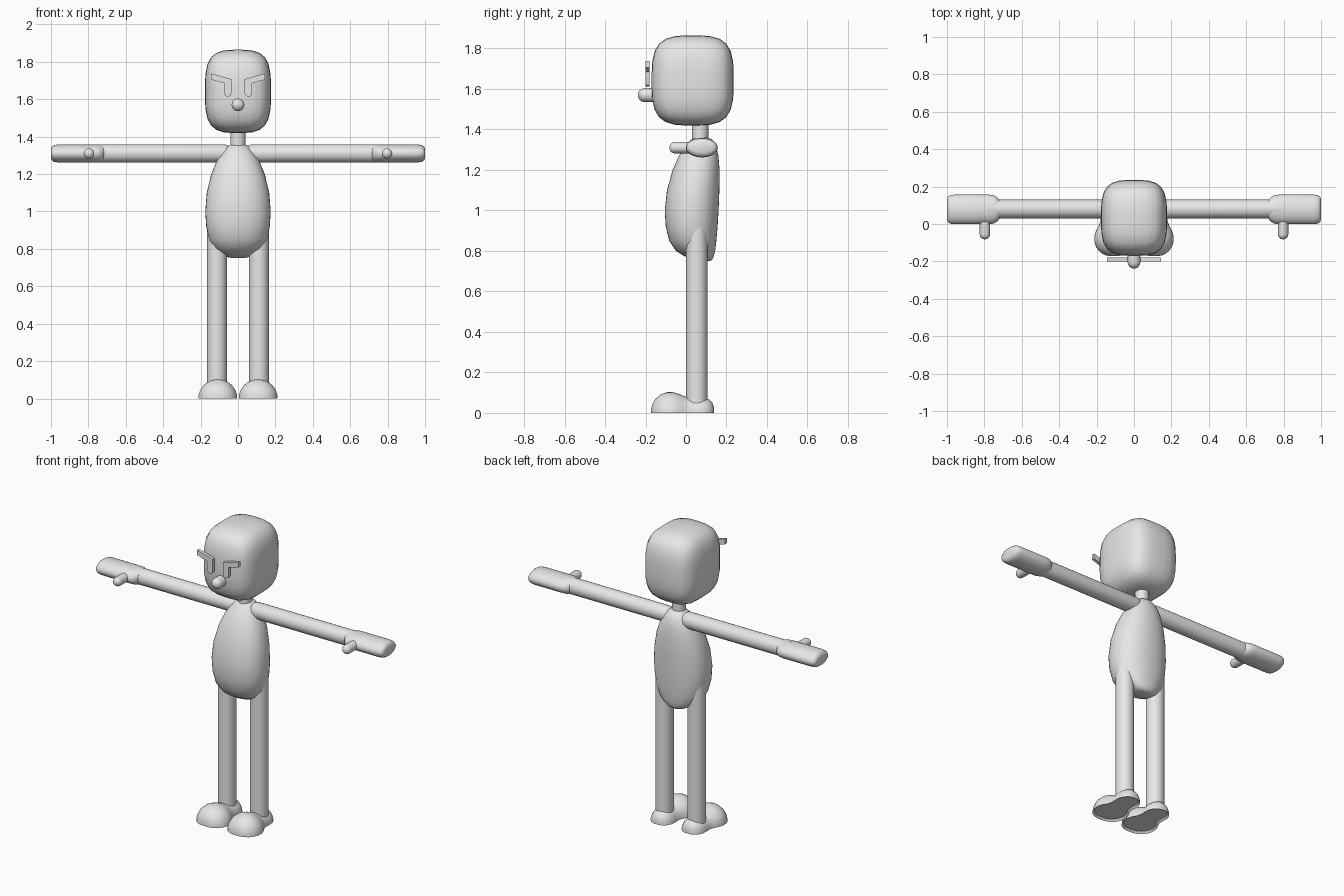
import bpy, bmesh, math
from mathutils import Vector

if "Cube" in bpy.data.objects:
    bpy.data.objects.remove(bpy.data.objects["Cube"])

grey = bpy.data.materials.new("light grey")
grey.diffuse_color = (0.8, 0.8, 0.8, 1)
grey.use_nodes = True
grey.node_tree.nodes["Principled BSDF"].inputs["Base Color"].default_value = grey.diffuse_color


def finish(name, bm, angle=40):
    bmesh.ops.recalc_face_normals(bm, faces=bm.faces)
    me = bpy.data.meshes.new(name)
    bm.to_mesh(me)
    bm.free()
    ob = bpy.data.objects.new(name, me)
    bpy.context.collection.objects.link(ob)
    me.materials.append(grey)
    bpy.ops.object.select_all(action='DESELECT')
    ob.select_set(True)
    bpy.context.view_layer.objects.active = ob
    bpy.ops.object.shade_smooth_by_angle(angle=math.radians(angle))
    return ob


def loft(name, axis, rings, n=32, power=2.0):
    """Rings are (position, centre u, centre v, radius u, radius v) along an axis."""
    bm = bmesh.new()
    loops = []
    for t, cu, cv, ru, rv in rings:
        loop = []
        for i in range(n):
            a = 2 * math.pi * i / n
            c, s = math.cos(a), math.sin(a)
            u = cu + ru * math.copysign(abs(c) ** (2 / power), c)
            v = cv + rv * math.copysign(abs(s) ** (2 / power), s)
            co = {'x': (t, u, v), 'y': (u, t, v), 'z': (u, v, t)}[axis]
            loop.append(bm.verts.new(co))
        loops.append(loop)
    for a, b in zip(loops, loops[1:]):
        for i in range(n):
            j = (i + 1) % n
            bm.faces.new((a[i], a[j], b[j], b[i]))
    bm.faces.new(loops[0])
    bm.faces.new(loops[-1])
    return finish(name, bm)


def dome(start, end, cu, cv, ru, rv, steps=6):
    """Rings that round off a limb from full size at start to nearly a point at end."""
    out = []
    for k in range(steps + 1):
        a = math.pi / 2 * k / steps * 0.97
        out.append((start + (end - start) * math.sin(a), cu, cv, ru * math.cos(a), rv * math.cos(a)))
    return out


# Head: rounded box
bm = bmesh.new()
bmesh.ops.create_cube(bm, size=2)
bmesh.ops.subdivide_edges(bm, edges=bm.edges[:], cuts=6, use_grid_fill=True)
p = 3.4
for v in bm.verts:
    norm = sum(abs(c) ** p for c in v.co) ** (1 / p)
    d = v.co / norm
    v.co = Vector((d.x * 0.177, 0.033 + d.y * 0.203, 1.642 + d.z * 0.223))
finish("head", bm, 60)

# Torso: leaning egg, given as (height, half width, front, back)
body = [(0.75, 0.03, 0.07, 0.12), (0.758, 0.065, 0.03, 0.13), (0.775, 0.095, -0.01, 0.138),
        (0.80, 0.125, -0.05, 0.144), (0.85, 0.155, -0.083, 0.150), (0.92, 0.170, -0.10, 0.156),
        (1.00, 0.175, -0.105, 0.161), (1.10, 0.167, -0.094, 0.165), (1.20, 0.143, -0.066, 0.166),
        (1.27, 0.114, -0.035, 0.160), (1.32, 0.083, -0.002, 0.148), (1.35, 0.055, 0.025, 0.13),
        (1.362, 0.03, 0.05, 0.105)]
loft("torso", 'z', [(z, 0, (f + b) / 2, w, (b - f) / 2) for z, w, f, b in body], 40, 2.2)

# Neck and nose
loft("neck", 'z', [(1.33, 0, 0.07, 0.04, 0.04), (1.45, 0, 0.07, 0.04, 0.04)], 24)
loft("nose", 'y', [(-0.13, 0, 1.57, 0.034, 0.034)] + dome(-0.205, -0.238, 0, 1.57, 0.034, 0.034), 24)

for s, side in ((-1, "left"), (1, "right")):
    # Eye with slanted brow, one thin plate
    outline = [(0.036, 1.708), (0.145, 1.738), (0.145, 1.706), (0.074, 1.685), (0.074, 1.63),
               (0.068, 1.618), (0.055, 1.613), (0.042, 1.618), (0.036, 1.63)]
    bm = bmesh.new()
    face = bm.faces.new([bm.verts.new((s * x, -0.2, z)) for x, z in outline])
    ext = bmesh.ops.extrude_face_region(bm, geom=[face])
    for v in ext["geom"]:
        if isinstance(v, bmesh.types.BMVert):
            v.co.y += 0.02
    finish(side + "_eye_and_brow", bm)

    # Arm with rounded shoulder
    shoulder = dome(0.075, 0.035, 0.08, 1.31, 0.05, 0.049)[::-1]
    arm = [(s * r[0], *r[1:]) for r in shoulder]
    loft(side + "_arm", 'x', arm + [(s * 0.78, 0.08, 1.31, 0.05, 0.049)])

    # Flattened hand
    hand = [(0.715, 0.045, 0.042), (0.73, 0.064, 0.046), (0.75, 0.076, 0.048), (0.78, 0.079, 0.048),
            (0.96, 0.079, 0.048), (0.983, 0.076, 0.045), (0.995, 0.068, 0.037), (1.0, 0.055, 0.022)]
    loft(side + "_hand", 'x', [(s * x, 0.078, 1.31, w, h) for x, w, h in hand])

    # Thumb
    loft(side + "_thumb", 'y', [(0.04, s * 0.797, 1.31, 0.028, 0.028)]
         + dome(-0.055, -0.082, s * 0.797, 1.31, 0.028, 0.028), 20)

    # Leg
    loft(side + "_leg", 'z', [(0.04, s * 0.112, 0.053, 0.053, 0.053),
                              (0.93, s * 0.112, 0.053, 0.053, 0.053)])

    # Shoe: half-round sections, big toe cap then waist and heel
    sections = [(-0.172, 0.022, 0.02), (-0.166, 0.048, 0.044), (-0.15, 0.074, 0.07), (-0.125, 0.094, 0.091),
                (-0.095, 0.104, 0.102), (-0.065, 0.104, 0.103), (-0.035, 0.095, 0.094), (-0.01, 0.081, 0.083),
                (0.015, 0.072, 0.076), (0.05, 0.073, 0.077), (0.085, 0.072, 0.077), (0.112, 0.06, 0.068),
                (0.13, 0.042, 0.05), (0.139, 0.02, 0.025)]
    bm = bmesh.new()
    n = 16
    rows = [[bm.verts.new((s * 0.108 + w * math.cos(math.pi * i / n), y, h * math.sin(math.pi * i / n)))
             for i in range(n + 1)] for y, w, h in sections]
    for a, b in zip(rows, rows[1:]):
        for i in range(n):
            bm.faces.new((a[i], a[i + 1], b[i + 1], b[i]))
    bm.faces.new(rows[0])
    bm.faces.new(rows[-1])
    # Sole with a shallow hollow
    sole = bm.faces.new([r[0] for r in rows] + [r[-1] for r in reversed(rows)])
    bmesh.ops.recalc_face_normals(bm, faces=bm.faces)
    bmesh.ops.inset_region(bm, faces=[sole], thickness=0.012)
    for v in sole.verts:
        v.co.z = 0.012
    finish(side + "_shoe", bm)
